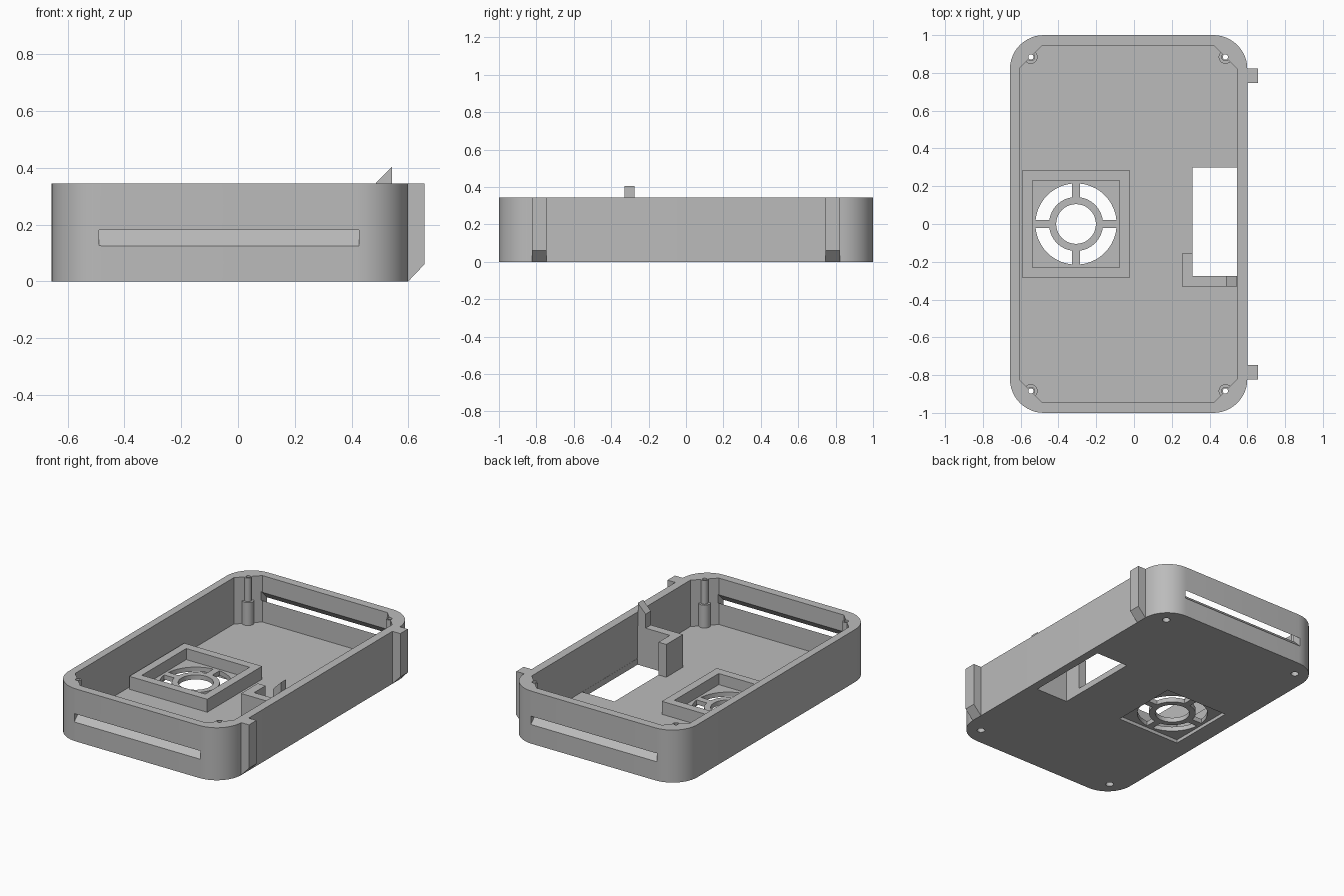
import bpy
import bmesh
from math import cos, sin, pi, radians
from mathutils import Vector

default_cube = bpy.data.objects.get("Cube")
if default_cube:
    bpy.data.objects.remove(default_cube, do_unlink=True)

grey = bpy.data.materials.new("plain grey")
grey.use_nodes = True
colour = (0.5, 0.5, 0.5, 1)
grey.diffuse_color = colour
grey.node_tree.nodes["Principled BSDF"].inputs["Base Color"].default_value = colour


def prism(name, outline, lo, hi, axis="z"):
    """Extrude a 2D outline from lo to hi along an axis."""
    place = {"z": lambda a, b, c: (a, b, c),
             "x": lambda a, b, c: (c, a, b),
             "y": lambda a, b, c: (a, c, b)}[axis]
    bm = bmesh.new()
    face = bm.faces.new([bm.verts.new(place(a, b, lo)) for a, b in outline])
    grown = bmesh.ops.extrude_face_region(bm, geom=[face])["geom"]
    shift = Vector(place(0, 0, hi - lo))
    bmesh.ops.translate(bm, vec=shift, verts=[v for v in grown if isinstance(v, bmesh.types.BMVert)])
    bmesh.ops.recalc_face_normals(bm, faces=bm.faces)
    mesh = bpy.data.meshes.new(name)
    bm.to_mesh(mesh)
    bm.free()
    mesh.materials.append(grey)
    ob = bpy.data.objects.new(name, mesh)
    bpy.context.collection.objects.link(ob)
    return ob


def rect(x0, x1, y0, y1):
    return [(x0, y0), (x1, y0), (x1, y1), (x0, y1)]


def circle(x, y, r, n=48):
    return [(x + r * cos(2 * pi * i / n), y + r * sin(2 * pi * i / n)) for i in range(n)]


def rounded(x0, x1, y0, y1, r, steps=12):
    centres = [(x1 - r, y1 - r), (x0 + r, y1 - r), (x0 + r, y0 + r), (x1 - r, y0 + r)]
    return [(cx + r * cos(pi / 2 * (q + i / steps)), cy + r * sin(pi / 2 * (q + i / steps)))
            for q, (cx, cy) in enumerate(centres) for i in range(steps + 1)]


def cut(ob, *cutters):
    """Subtract each cutter and discard it."""
    for cutter in cutters:
        cutter.hide_render = True
        mod = ob.modifiers.new("cut", "BOOLEAN")
        mod.operation = "DIFFERENCE"
        mod.solver = "EXACT"
        mod.object = cutter
        bpy.context.view_layer.objects.active = ob
        bpy.ops.object.modifier_apply(modifier=mod.name)
        bpy.data.objects.remove(cutter, do_unlink=True)
    return ob


LEFT, RIGHT, HALF, TOP, FLOOR = -0.657, 0.6, 1.0, 0.345, 0.04
IN_L, IN_R, IN_Y, CH = -0.607, 0.545, 0.945, 0.122
FAN = -0.307
parts = []

# Tray with rounded outside and chamfered cavity
tray = prism("tray", rounded(LEFT, RIGHT, -HALF, HALF, 0.18), 0, TOP)
cavity = [(IN_L + CH, -IN_Y), (IN_R - CH, -IN_Y), (IN_R, CH - IN_Y), (IN_R, IN_Y - CH),
          (IN_R - CH, IN_Y), (IN_L + CH, IN_Y), (IN_L, IN_Y - CH), (IN_L, CH - IN_Y)]
cut(tray, prism("cavity", cavity, FLOOR, 0.6))

# Floor openings: fan square and side port
cut(tray, prism("fan_opening", rect(FAN - 0.23, FAN + 0.23, -0.23, 0.23), -0.1, 0.2),
    prism("port_opening", rect(0.31, IN_R - 0.001, -0.275, 0.3), -0.1, 0.2))

# Vent slots that slope up towards the inside
for side in (-1, 1):
    slope = [(side * 1.03, 0.095), (side * 1.03, 0.15), (side * 0.915, 0.265), (side * 0.915, 0.21)]
    cut(tray, prism("vent", slope, -0.49, 0.427, "x"))

# Screw posts with bores through floor and rim
posts = [(x, y) for x in (-0.546, 0.484) for y in (-0.884, 0.884)]
for x, y in posts:
    cut(tray, prism("bore", circle(x, y, 0.014, 20), -0.1, 0.5),
        prism("screw_head", circle(x, y, 0.024, 24), -0.1, 0.035))
    for name, r, top in (("post_base", 0.036, 0.19), ("post_pin", 0.022, TOP)):
        post = prism(name, circle(x, y, r, 28), FLOOR - 0.003, top)
        parts.append(cut(post, prism("bore", circle(x, y, 0.014, 20), -0.1, 0.5)))
parts.append(tray)

# Raised fan frame
frame = prism("fan_frame", rect(FAN - 0.283, FAN + 0.283, -0.285, 0.285), FLOOR - 0.005, 0.125)
parts.append(cut(frame, prism("inside", rect(FAN - 0.23, FAN + 0.23, -0.23, 0.23), -0.1, 0.3)))

# Fan grille: plate, hub ring and four spokes
LOW, HIGH = 0.022, 0.052
plate = prism("grille_plate", rect(FAN - 0.232, FAN + 0.232, -0.232, 0.232), LOW, HIGH)
parts.append(cut(plate, prism("hole", circle(FAN, 0, 0.215, 64), -0.1, 0.3)))
ring = prism("grille_ring", circle(FAN, 0, 0.143, 64), LOW, HIGH)
parts.append(cut(ring, prism("hole", circle(FAN, 0, 0.105, 64), -0.1, 0.3)))
for side in (-1, 1):
    a, b = sorted((side * 0.138, side * 0.219))
    parts.append(prism("grille_spoke", rect(FAN + a, FAN + b, -0.022, 0.022), LOW, HIGH))
    parts.append(prism("grille_spoke", rect(FAN - 0.022, FAN + 0.022, a, b), LOW, HIGH))

# L-shaped bracket beside the port, with a pointed latch by the wall
bracket = [(0.253, -0.33), (IN_R, -0.33), (IN_R, -0.275), (0.31, -0.275), (0.31, -0.157), (0.253, -0.157)]
parts.append(prism("port_bracket", bracket, FLOOR - 0.005, 0.255))
latch = [(0.486, 0.2), (0.543, 0.2), (0.543, 0.405), (0.486, 0.347)]
parts.append(prism("port_latch", latch, -0.33, -0.275, "y"))

# Outside wall tabs with chamfered feet
tab = [(RIGHT - 0.02, 0), (RIGHT, 0), (0.657, 0.06), (0.657, TOP), (RIGHT - 0.02, TOP)]
for y in (-0.785, 0.785):
    parts.append(prism("wall_tab", tab, y - 0.039, y + 0.039, "y"))

# Smooth the round walls, keep the corners crisp
bpy.ops.object.select_all(action="DESELECT")
for ob in parts:
    ob.select_set(True)
bpy.context.view_layer.objects.active = tray
bpy.ops.object.shade_smooth_by_angle(angle=radians(30))
